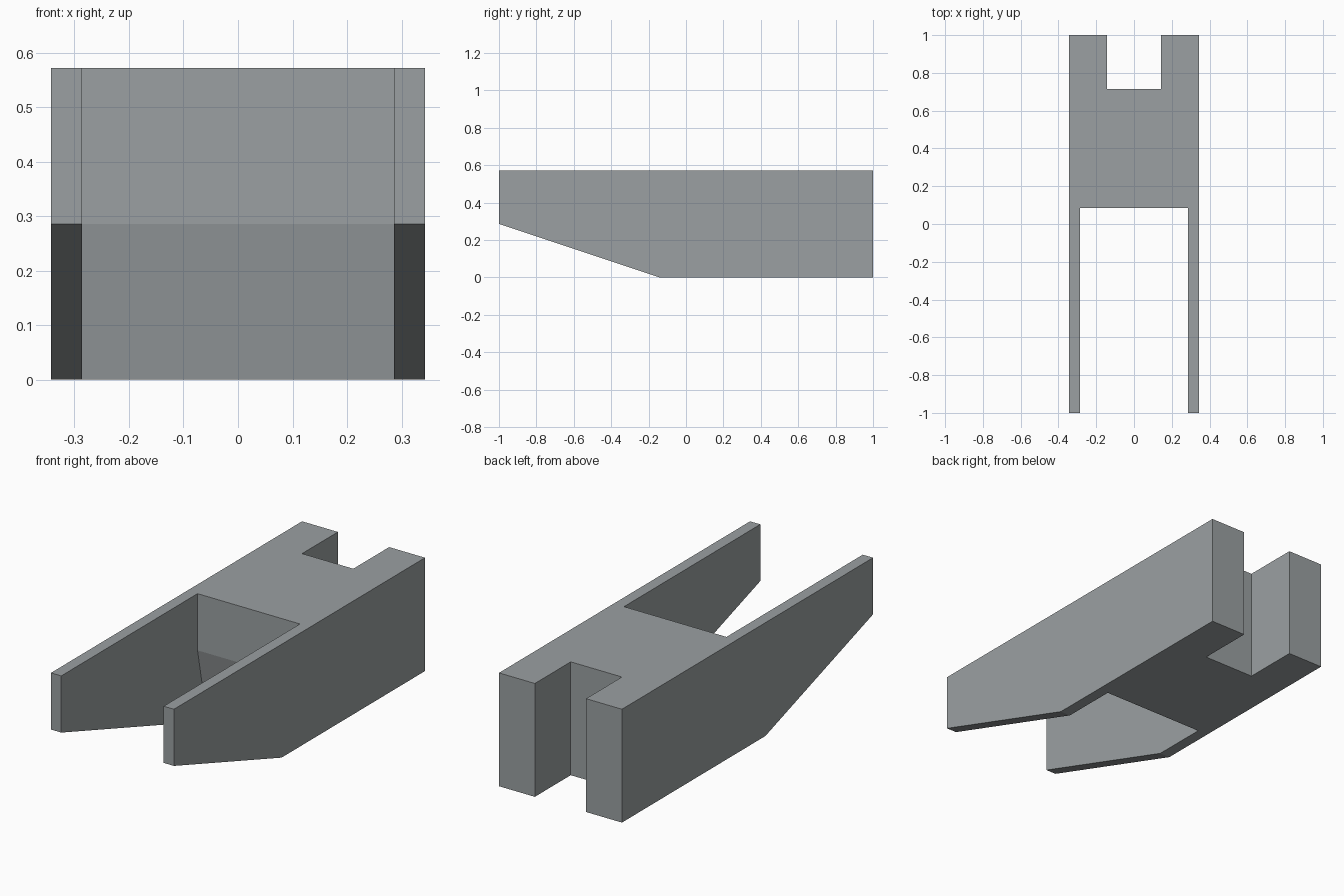
import bpy, bmesh

if "Cube" in bpy.data.objects:
    bpy.data.objects.remove(bpy.data.objects["Cube"])

U = 2 / 35  # base grid unit of the part

grey = bpy.data.materials.new("mid grey")
grey.diffuse_color = (0.328, 0.352, 0.361, 1)
grey.use_nodes = True
grey.node_tree.nodes["Principled BSDF"].inputs["Base Color"].default_value = grey.diffuse_color


def prism(name, profile, half_width):
    """Extrude a (y, z) side profile across x, centred on x = 0."""
    bm = bmesh.new()
    face = bm.faces.new([bm.verts.new((-half_width, y, z)) for y, z in profile])
    ext = bmesh.ops.extrude_face_region(bm, geom=[face])
    verts = [g for g in ext["geom"] if isinstance(g, bmesh.types.BMVert)]
    bmesh.ops.translate(bm, verts=verts, vec=(2 * half_width, 0, 0))
    bmesh.ops.recalc_face_normals(bm, faces=bm.faces)
    mesh = bpy.data.meshes.new(name)
    bm.to_mesh(mesh)
    bm.free()
    mesh.materials.append(grey)
    obj = bpy.data.objects.new(name, mesh)
    bpy.context.collection.objects.link(obj)
    return obj


def cut(target, cutter):
    cutter.hide_render = True
    cutter.display_type = 'WIRE'
    mod = target.modifiers.new(cutter.name, 'BOOLEAN')
    mod.operation = 'DIFFERENCE'
    mod.solver = 'EXACT'
    mod.object = cutter


# Main block with the chamfered underside of the front arms
body = prism("forked_body",
             [(-1, 5 * U), (-2.5 * U, 0), (1, 0), (1, 10 * U), (-1, 10 * U)],
             6 * U)

# Opening between the front arms; its back wall leans backward in the lower half
cut(body, prism("front_opening_cutter",
                [(-1.2, -5 * U), (3.5 * U, -5 * U), (1.5 * U, 5 * U),
                 (1.5 * U, 12 * U), (-1.2, 12 * U)],
                5 * U))

# Square notch in the back end
cut(body, prism("back_notch_cutter",
                [(12.5 * U, -2 * U), (1.2, -2 * U), (1.2, 12 * U), (12.5 * U, 12 * U)],
                2.5 * U))
